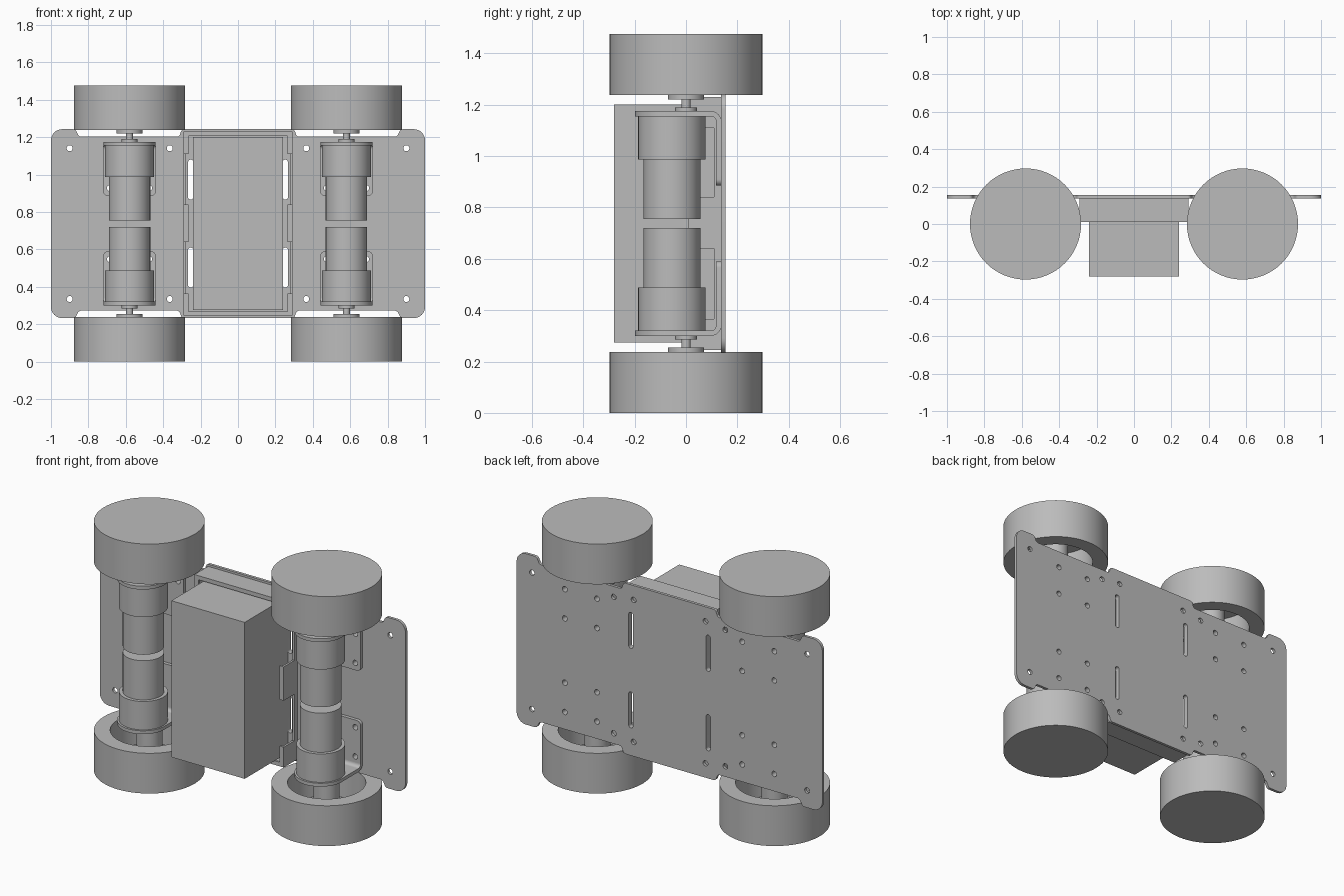
import bpy, bmesh, math
from mathutils import Vector

if "Cube" in bpy.data.objects:
    bpy.data.objects.remove(bpy.data.objects["Cube"])

grey = bpy.data.materials.new("plain_grey")
grey.use_nodes = True
COLOUR = (0.5, 0.5, 0.5, 1)
grey.diffuse_color = COLOUR
grey.node_tree.nodes["Principled BSDF"].inputs["Base Color"].default_value = COLOUR

MID = 0.7375      # height of the mirror plane between upper and lower halves
AXLE_X = 0.58


def finish(name, bm):
    """Turn a bmesh into a cleaned, shaded object."""
    bmesh.ops.remove_doubles(bm, verts=bm.verts, dist=0.0002)
    bmesh.ops.recalc_face_normals(bm, faces=bm.faces)
    mesh = bpy.data.meshes.new(name)
    bm.to_mesh(mesh)
    bm.free()
    mesh.materials.append(grey)
    ob = bpy.data.objects.new(name, mesh)
    bpy.context.collection.objects.link(ob)
    bpy.ops.object.select_all(action='DESELECT')
    ob.select_set(True)
    bpy.context.view_layer.objects.active = ob
    bpy.ops.object.shade_smooth_by_angle(angle=math.radians(30))
    return ob


def box(name, x0, x1, y0, y1, z0, z1):
    bm = bmesh.new()
    bmesh.ops.create_cube(bm, size=1)
    for v in bm.verts:
        v.co = ((x0 + x1) / 2 + v.co.x * (x1 - x0),
                (y0 + y1) / 2 + v.co.y * (y1 - y0),
                (z0 + z1) / 2 + v.co.z * (z1 - z0))
    return finish(name, bm)


def lathe(name, profile, x, y, top):
    """Spin a (radius, height) profile round z; mirror it for the upper half."""
    bm = bmesh.new()
    verts = [bm.verts.new((r, 0, z)) for r, z in profile]
    edges = [bm.edges.new(p) for p in zip(verts, verts[1:])]
    bmesh.ops.spin(bm, geom=verts + edges, cent=(0, 0, 0), axis=(0, 0, 1),
                   angle=math.tau, steps=64)
    for v in bm.verts:
        v.co.x += x
        v.co.y += y
        if top:
            v.co.z = 2 * MID - v.co.z
    return finish(name, bm)


def rounded(points):
    """Outline from (u, v, corner radius) points."""
    out = []
    n = len(points)
    for i, (u, v, r) in enumerate(points):
        p = Vector((u, v))
        if r == 0:
            out.append(p)
            continue
        a = p + (Vector(points[i - 1][:2]) - p).normalized() * r
        b = p + (Vector(points[(i + 1) % n][:2]) - p).normalized() * r
        c = a + b - p
        for k in range(9):
            t = k / 8 * math.pi / 2
            out.append(c + (a - c) * math.cos(t) + (b - c) * math.sin(t))
    return out


def slot(u, v, r, half=0.0):
    """Round hole, or a vertical slot when half is above zero."""
    pts = []
    for k in range(24):
        t = math.tau * (k + 0.5) / 24
        s = math.sin(t)
        pts.append(Vector((u + r * math.cos(t), v + r * s + math.copysign(half, s))))
    return pts


def sheet(name, loops, axis, lo, hi):
    """Extrude a flat outline with holes between lo and hi along an axis."""
    cu = bpy.data.curves.new(name, 'CURVE')
    cu.dimensions = '2D'
    cu.fill_mode = 'BOTH'
    cu.extrude = (hi - lo) / 2
    for pts in loops:
        sp = cu.splines.new('POLY')
        sp.points.add(len(pts) - 1)
        for q, p in zip(sp.points, pts):
            q.co = (p.x, p.y, 0, 1)
        sp.use_cyclic_u = True
    tmp = bpy.data.objects.new(name, cu)
    bpy.context.collection.objects.link(tmp)
    dg = bpy.context.evaluated_depsgraph_get()
    mesh = bpy.data.meshes.new_from_object(tmp.evaluated_get(dg))
    bm = bmesh.new()
    bm.from_mesh(mesh)
    bpy.data.objects.remove(tmp)
    bpy.data.curves.remove(cu)
    bpy.data.meshes.remove(mesh)
    mid = (lo + hi) / 2
    for v in bm.verts:
        u, w, d = v.co.x, v.co.y, v.co.z + mid
        v.co = {'x': (d, u, w), 'y': (u, d, w), 'z': (u, w, d)}[axis]
    return finish(name, bm)


# Chassis plate: notched outline, built from one quarter
quarter = [(0.30, 0.505, 0.012), (0.315, 0.465, 0.012),
           (0.85, 0.465, 0.012), (0.87, 0.505, 0.012), (1.0, 0.505, 0.06)]
right = quarter + [(u, -v, r) for u, v, r in reversed(quarter)]
ring = right + [(-u, -v, r) for u, v, r in right]
outline = rounded([(u, MID + v, r) for u, v, r in ring])
holes, slots = [], []
for sx in (-1, 1):
    for sz in (-1, 1):
        for x, dz in ((0.9, 0.403), (0.365, 0.403), (0.235, 0.42), (0.685, 0.363),
                      (0.475, 0.363), (0.685, 0.19), (0.475, 0.19)):
            holes.append(slot(sx * x, MID + sz * dz, 0.016))
        slots.append(slot(sx * 0.253, MID + sz * 0.235, 0.014, 0.093))
sheet("chassis_plate", [outline] + holes + slots, 'y', 0.137, 0.154)

# Battery tray: slotted base, end walls with lips, low sides with folded tabs
W, Z0, Z1 = 0.292, 0.245, 1.23
base = [Vector(p) for p in ((-W, Z0), (W, Z0), (W, Z1), (-W, Z1))]
sheet("tray_base", [base] + slots, 'y', 0.124, 0.137)
for end, z, s in (("lower", Z0, 1), ("upper", Z1, -1)):
    box(f"tray_{end}_wall", -W, W, 0.01, 0.13, *sorted((z, z + s * 0.012)))
    box(f"tray_{end}_lip", -W, W, 0.01, 0.022, *sorted((z, z + s * 0.024)))
for side, s in (("right", -1), ("left", 1)):
    box(f"tray_{side}_wall", *sorted((s * W, s * (W - 0.012))), 0.11, 0.13, Z0, Z1)
    for i, (a, b) in enumerate(((0.25, 0.365), (0.64, 0.84), (1.11, 1.225))):
        box(f"tray_{side}_tab_{i}", *sorted((s * W, s * (W - 0.012))), 0.01, 0.12, a, b)
        box(f"tray_{side}_tab_lip_{i}", *sorted((s * W, s * 0.265)), 0.01, 0.022, a, b)

# Battery block
box("battery", -0.24, 0.24, -0.28, 0.124, 0.275, 1.20)

# Four drive units
for side, sx in (("right", -1), ("left", 1)):
    for level, top in (("lower", False), ("upper", True)):
        tag = f"{level}_{side}"
        cx = sx * AXLE_X

        def fz(z):
            return 2 * MID - z if top else z

        # Cup shaped wheel with hub, then shaft and bushing
        lathe(f"wheel_{tag}", [(0, 0), (0.297, 0), (0.297, 0.238), (0.21, 0.238),
                               (0.21, 0.06), (0, 0.06)], cx, 0, top)
        lathe(f"hub_{tag}", [(0, 0.055), (0.07, 0.055), (0.07, 0.255), (0.018, 0.255),
                             (0.018, 0.285), (0.042, 0.285), (0.042, 0.305), (0, 0.305)],
              cx, 0, top)
        # Gearbox and motor
        lathe(f"motor_{tag}", [(0, 0.318), (0.131, 0.318), (0.131, 0.488), (0.111, 0.488),
                               (0.111, 0.72), (0, 0.72)], cx, -0.055, top)
        # Bracket: round-nosed flange, bend and drilled back plate
        nose = [Vector((cx + 0.14 * math.cos(math.pi + math.pi * k / 32),
                        -0.058 + 0.14 * math.sin(math.pi + math.pi * k / 32)))
                for k in range(33)]
        flange = nose + [Vector((cx + 0.14, 0.097)), Vector((cx - 0.14, 0.097))]
        sheet(f"bracket_flange_{tag}", [flange], 'z', *sorted((fz(0.30), fz(0.32))))
        arc = [k / 8 * math.pi / 2 for k in range(9)]
        bend = [Vector((0.097 + r * math.sin(t), fz(0.34 - r * math.cos(t))))
                for r, ts in ((0.04, arc), (0.02, arc[::-1])) for t in ts]
        sheet(f"bracket_bend_{tag}", [bend], 'x', cx - 0.14, cx + 0.14)
        back = rounded([(cx - 0.14, fz(0.34), 0), (cx + 0.14, fz(0.34), 0),
                        (cx + 0.14, fz(0.59), 0.025), (cx - 0.14, fz(0.59), 0.025)])
        drilled = [slot(cx + dx, fz(z), 0.016) for dx in (-0.105, 0.105)
                   for z in (0.3745, 0.5475)]
        sheet(f"bracket_back_{tag}", [back] + drilled, 'y', 0.117, 0.137)
